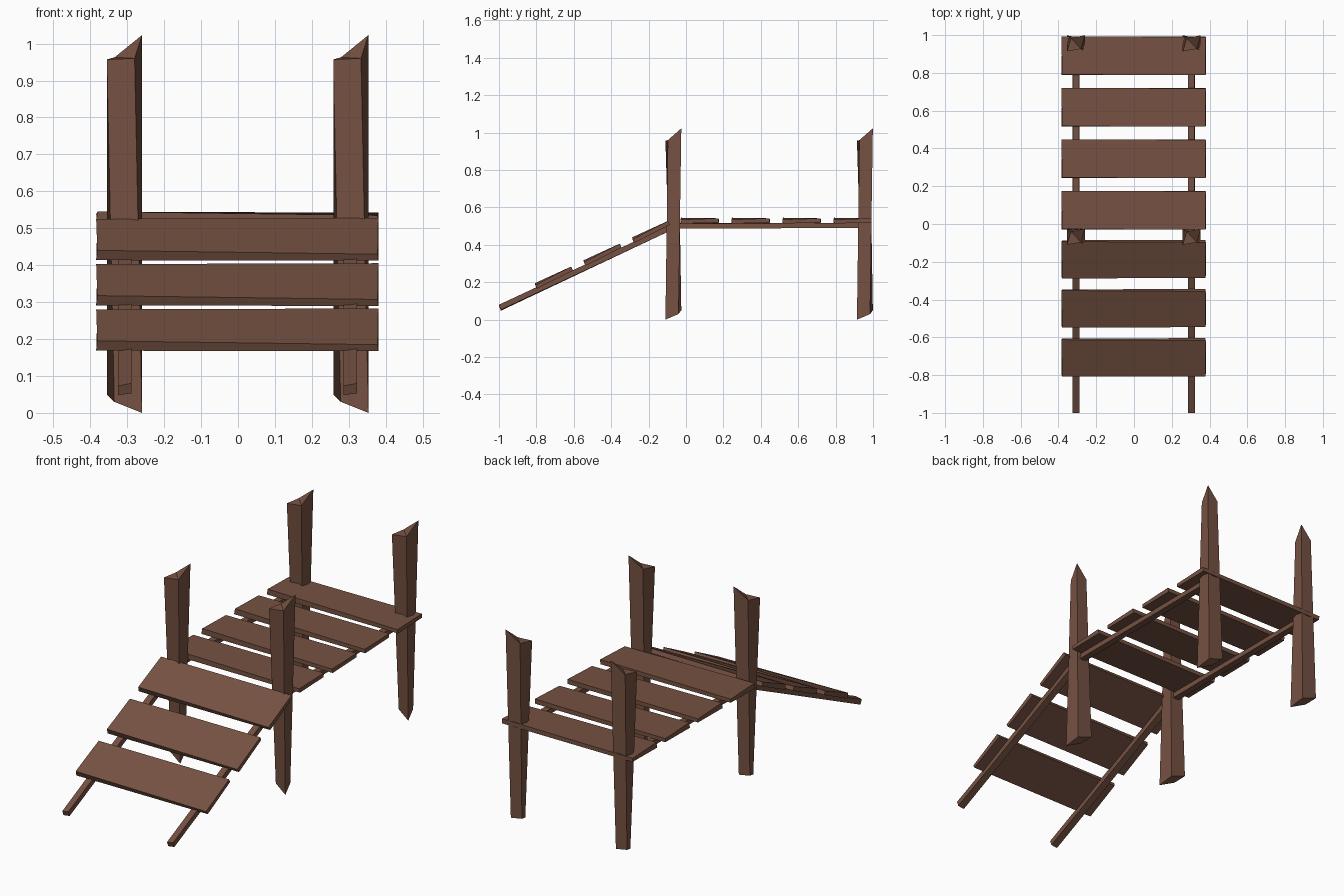
import bpy, bmesh, math
from mathutils import Matrix, Vector

if "Cube" in bpy.data.objects:
    bpy.data.objects.remove(bpy.data.objects["Cube"])

wood = bpy.data.materials.new("brown_wood")
wood.diffuse_color = (0.18, 0.083, 0.054, 1)
wood.use_nodes = True
wood.node_tree.nodes["Principled BSDF"].inputs["Base Color"].default_value = wood.diffuse_color


def prism(name, bottom, top, matrix=Matrix(), split_caps=False):
    """Closed four-sided solid between two quads (FL, FR, BR, BL)."""
    bm = bmesh.new()
    b = [bm.verts.new(matrix @ Vector(p)) for p in bottom]
    t = [bm.verts.new(matrix @ Vector(p)) for p in top]
    for i in range(4):
        j = (i + 1) % 4
        bm.faces.new((b[i], b[j], t[j], t[i]))
    if split_caps:
        for q in (t, b):  # crease each cap between its FR and BL corners
            bm.faces.new((q[0], q[1], q[3]))
            bm.faces.new((q[1], q[2], q[3]))
    else:
        bm.faces.new(b)
        bm.faces.new(t)
    bmesh.ops.recalc_face_normals(bm, faces=bm.faces)
    mesh = bpy.data.meshes.new(name)
    bm.to_mesh(mesh)
    bm.free()
    mesh.materials.append(wood)
    obj = bpy.data.objects.new(name, mesh)
    bpy.context.collection.objects.link(obj)
    return obj


# Posts: rough-cut, skewed one way at the foot and the other way at the top
post_foot = [(-.028, -.015, .03), (.047, -.043, 0), (.027, .027, .03), (-.048, .042, .05)]
post_top = [(-.048, -.043, .957), (.027, -.03, .96), (.047, .042, 1.023), (-.027, .027, .963)]
for row, y in (("front", -.067), ("back", .957)):
    for side, x in (("left", -.307), ("right", .306)):
        prism(f"{row}_{side}_post", post_foot, post_top,
              Matrix.Translation((x, y, 0)), split_caps=True)


# Planks: origin at the middle of the underside, thicker on the left at the front
def plank(name, y, z, angle, length):
    h = length / 2
    under = [(-.384, -h, 0), (.38, -h + .003, -.003), (.377, h, .002), (-.381, h - .003, 0)]
    upper = [(-.381, -h + .003, .028), (.378, -h, .018), (.38, h - .003, .025), (-.384, h, .021)]
    m = Matrix.Translation((0, y, z)) @ Matrix.Rotation(angle, 4, 'X')
    prism(name, under, upper, m)


SLOPE = math.radians(25.5)
for i in range(4):
    plank(f"deck_plank_{i + 1}", .073 + .2725 * i, .517, 0, .205)
for i in range(3):
    plank(f"ramp_plank_{i + 1}", -.701 + .26 * i, .215 + .1225 * i, SLOPE, .216)

# Rails under the deck and the ramp, slightly tapered
for side, x in (("left", -.307), ("right", .304)):
    prism(f"deck_rail_{side}",
          [(x - .018, -.09, .486), (x + .018, -.09, .486), (x + .018, .985, .491), (x - .018, .985, .491)],
          [(x - .017, -.09, .516), (x + .017, -.09, .514), (x + .017, .985, .517), (x - .017, .985, .517)])
    prism(f"ramp_rail_{side}",
          [(x - .018, -.99, .048), (x + .018, -.99, .053), (x + .018, -.06, .487), (x - .018, -.06, .487)],
          [(x - .018, -1, .073), (x + .018, -1, .08), (x + .018, -.07, .514), (x - .018, -.07, .514)])
